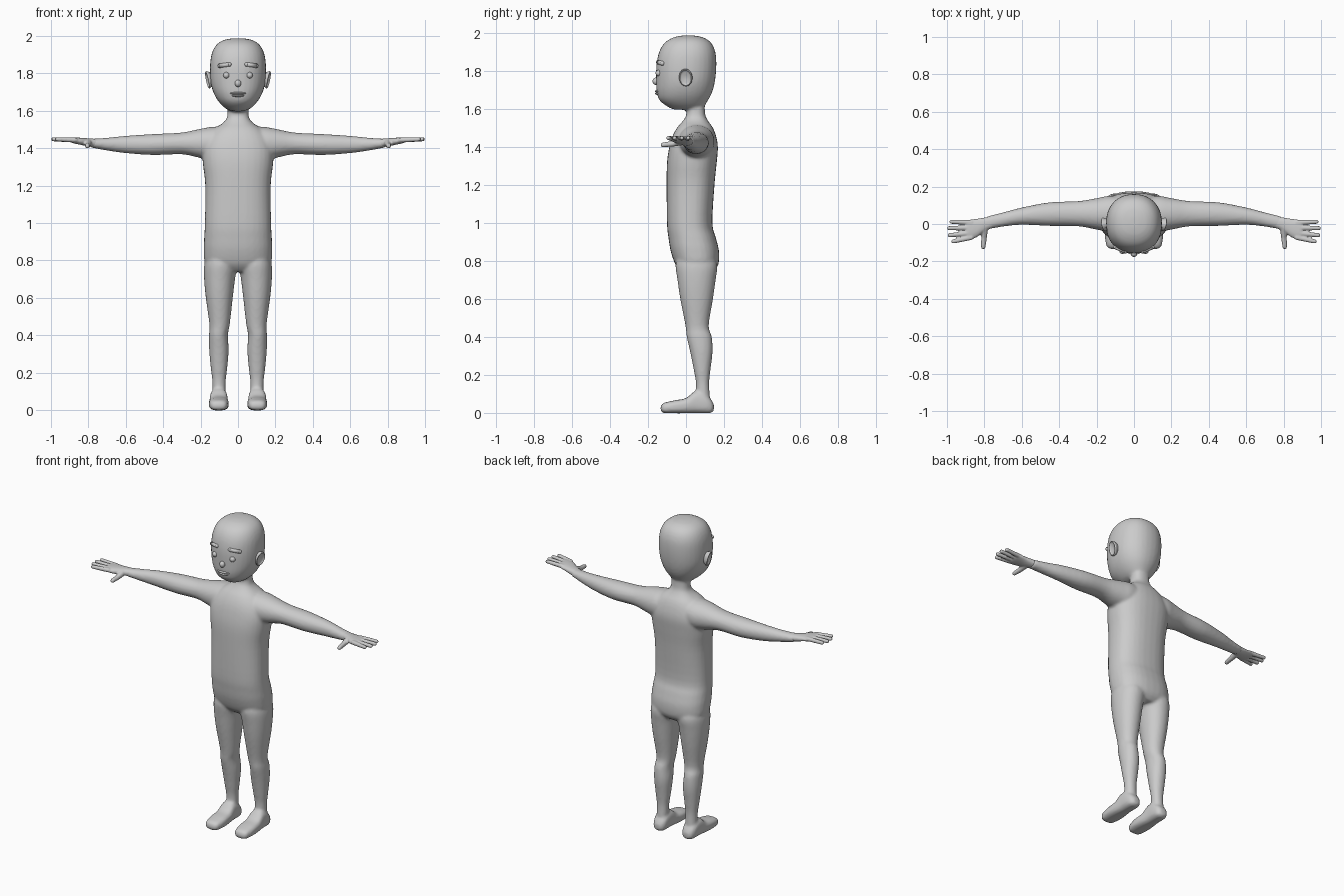
import bpy, bmesh, math
from mathutils import Vector, Matrix

grey = bpy.data.materials.new("clay_grey")
grey.diffuse_color = (0.6, 0.6, 0.6, 1)


def finish(bm, name, voxel=0, smooth=0):
    """Turn a bmesh into a smooth object, optionally fused into one skin."""
    bmesh.ops.recalc_face_normals(bm, faces=bm.faces[:])
    for f in bm.faces:
        f.smooth = True
    me = bpy.data.meshes.new(name)
    bm.to_mesh(me)
    bm.free()
    me.materials.append(grey)
    ob = bpy.data.objects.new(name, me)
    bpy.context.collection.objects.link(ob)
    if voxel:
        m = ob.modifiers.new("fuse", 'REMESH')
        m.mode, m.voxel_size, m.use_smooth_shade = 'VOXEL', voxel, True
        s = ob.modifiers.new("soften", 'SMOOTH')
        s.factor, s.iterations = 0.5, smooth
    return ob


def spline(rings, steps=4):
    """Catmull-Rom through the ring parameters."""
    out = []
    for i in range(len(rings) - 1):
        a, b, c, d = (rings[max(0, min(len(rings) - 1, i + k))] for k in (-1, 0, 1, 2))
        for s in range(steps):
            t = s / steps
            out.append([0.5 * (2 * q + (r - p) * t + (2 * p - 5 * q + 4 * r - w) * t * t
                               + (3 * q - p - 3 * r + w) * t ** 3)
                        for p, q, r, w in zip(a, b, c, d)])
    return out + [list(rings[-1])]


def loft(bm, axis, rings, power=2.0, side=1, n=32):
    """Rings are (position, u_min, u_max, v_min, v_max) along an axis."""
    loops = []
    for t, u0, u1, v0, v1 in spline(rings):
        loop = []
        for k in range(n):
            a = math.tau * k / n
            c, s = math.cos(a), math.sin(a)
            u = (u0 + u1) / 2 + (u1 - u0) / 2 * math.copysign(abs(c) ** (2 / power), c)
            v = (v0 + v1) / 2 + (v1 - v0) / 2 * math.copysign(abs(s) ** (2 / power), s)
            p = {'x': (t, u, v), 'y': (u, t, v), 'z': (u, v, t)}[axis]
            loop.append(bm.verts.new((p[0] * side, p[1], p[2])))
        loops.append(loop)
    for a, b in zip(loops, loops[1:]):
        for k in range(n):
            bm.faces.new((a[k], a[(k + 1) % n], b[(k + 1) % n], b[k]))
    bm.faces.new(loops[0][::-1])
    bm.faces.new(loops[-1])


def ball(bm, centre, radii):
    mat = Matrix.Translation(centre) @ Matrix.Diagonal((*radii, 1))
    bmesh.ops.create_uvsphere(bm, u_segments=20, v_segments=12, radius=1, matrix=mat)


def capsule(bm, a, b, r0, r1):
    a, b = Vector(a), Vector(b)
    rot = (b - a).to_track_quat('Z', 'Y').to_matrix().to_4x4()
    bmesh.ops.create_cone(bm, cap_ends=True, segments=20, radius1=r0, radius2=r1,
                          depth=(b - a).length, matrix=Matrix.Translation((a + b) / 2) @ rot)
    ball(bm, a, (r0,) * 3)
    ball(bm, b, (r1,) * 3)


# Body: torso, neck, head, arms, legs and feet fused into one skin
body = bmesh.new()
loft(body, 'z', [  # torso and neck
    (0.74, -.10, .10, -.02, .14), (0.78, -.172, .172, -.055, .170),
    (0.85, -.183, .183, -.080, .174), (0.92, -.181, .181, -.092, .158),
    (1.0, -.177, .177, -.100, .139), (1.2, -.175, .175, -.102, .150),
    (1.32, -.188, .188, -.100, .162), (1.40, -.19, .19, -.088, .168),
    (1.46, -.165, .165, -.070, .158), (1.505, -.125, .125, -.045, .140),
    (1.54, -.075, .075, -.015, .115), (1.58, -.056, .056, .003, .100),
    (1.68, -.056, .056, .0, .10)], 2.4)
loft(body, 'z', [  # head
    (1.597, -.025, .025, -.06, .05), (1.61, -.062, .062, -.092, .088),
    (1.645, -.100, .100, -.138, .115), (1.69, -.128, .128, -.154, .138),
    (1.75, -.146, .146, -.157, .153), (1.83, -.150, .150, -.156, .160),
    (1.90, -.142, .142, -.142, .155), (1.95, -.118, .118, -.112, .132),
    (1.978, -.077, .077, -.065, .090), (1.988, -.025, .025, -.015, .040)], 2.2)
for side in (1, -1):
    loft(body, 'x', [  # arm
        (.03, -.03, .14, 1.37, 1.515), (.13, -.04, .15, 1.34, 1.515),
        (.20, -.03, .138, 1.348, 1.504), (.30, -.012, .122, 1.368, 1.484),
        (.45, -.010, .116, 1.364, 1.476), (.60, -.004, .088, 1.374, 1.466),
        (.70, -.014, .062, 1.388, 1.456), (.79, -.03, .04, 1.405, 1.45)], 2.1, side)
    s0, s1 = (1, -1) if side > 0 else (-1, 1)
    loft(body, 'z', [  # leg
        (.06, .066, .138, .050, .128), (.15, .066, .137, .053, .122),
        (.22, .058, .145, .042, .128), (.32, .050, .154, .022, .140),
        (.40, .054, .155, .004, .136), (.46, .044, .153, -.003, .120),
        (.60, .028, .172, -.030, .142), (.70, .016, .181, -.045, .156),
        (.78, .004, .180, -.055, .165), (.84, .02, .16, -.04, .14)], 2.1, side)
    loft(body, 'y', [  # foot
        (-.134, .08, .125, .012, .034), (-.118, .06, .147, 0, .052),
        (-.06, .049, .156, -.002, .066), (.0, .052, .154, -.002, .078),
        (.05, .056, .15, -.002, .115), (.10, .058, .147, -.002, .10),
        (.132, .066, .138, 0, .07), (.147, .085, .12, .012, .045)], 2.8, side)
finish(body, "body", 0.009, 4)

for side, tag in ((1, "left"), (-1, "right")):
    # Hand: palm, four fingers and thumb
    hand = bmesh.new()
    loft(hand, 'x', [
        (.73, -.012, .045, 1.403, 1.449), (.79, -.035, .036, 1.408, 1.452),
        (.84, -.070, .028, 1.418, 1.456), (.885, -.086, .022, 1.428, 1.458),
        (.90, -.075, .012, 1.436, 1.454)], 2.3, side)
    for y0, y1, tip in ((.008, .012, .976), (-.020, -.022, .988),
                        (-.048, -.060, .985), (-.072, -.093, .966)):
        capsule(hand, (.87 * side, y0, 1.444), (tip * side, y1, 1.448), .0135, .0115)
    capsule(hand, (.80 * side, -.02, 1.43), (.802 * side, -.075, 1.417), .02, .015)
    capsule(hand, (.802 * side, -.075, 1.417), (.806 * side, -.122, 1.412), .015, .0125)
    finish(hand, tag + "_hand", 0.005, 3)

    # Ear: shallow dish leaning outward at the top
    ear = bmesh.new()
    loft(ear, 'x', [
        (-.035, -.018, .018, -.024, .024), (-.005, -.030, .030, -.040, .040),
        (.008, -.036, .036, -.047, .047), (.014, -.031, .031, -.042, .042),
        (.008, -.024, .024, -.034, .034), (.003, -.005, .005, -.008, .008)], 2, side)
    ob = finish(ear, tag + "_ear")
    ob.location = (.152 * side, .0, 1.768)
    ob.rotation_euler = (0, .2 * side, -.2 * side)

    eye = bmesh.new()
    ball(eye, (.062 * side, -.143, 1.79), (.017, .017, .017))
    finish(eye, tag + "_eye")

    brow = bmesh.new()
    capsule(brow, (.046 * side, -.146, 1.848), (.098 * side, -.124, 1.841), .0115, .0115)
    finish(brow, tag + "_eyebrow")

# Nose and lips
nose = bmesh.new()
ball(nose, (0, -.159, 1.747), (.017, .017, .019))
finish(nose, "nose")
for name, z, w in (("upper_lip", 1.694, .044), ("lower_lip", 1.682, .034)):
    lip = bmesh.new()
    ball(lip, (0, -.143, z), (w, .021, .008))
    finish(lip, name)
